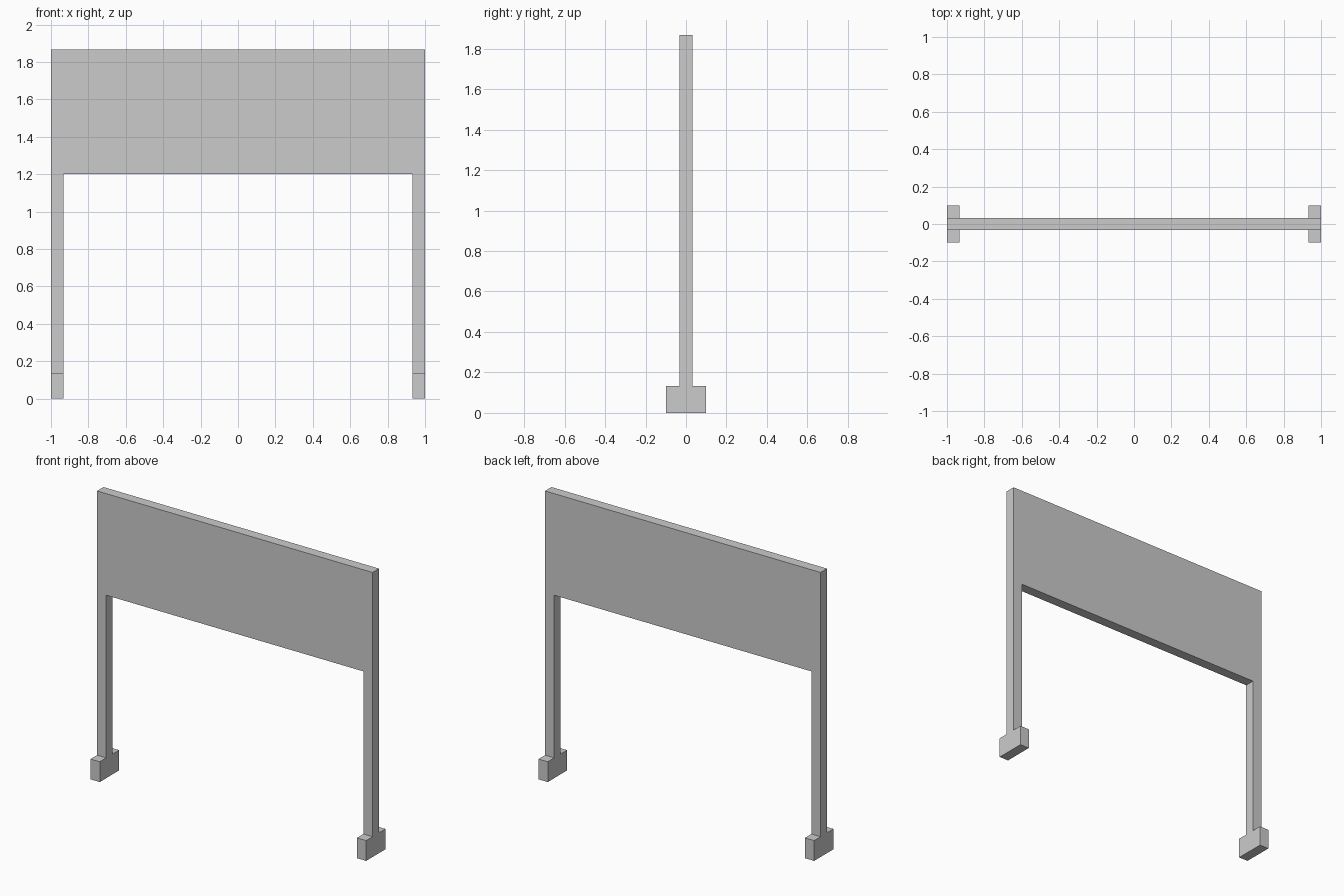
import bpy
import bmesh

if "Cube" in bpy.data.objects:
    bpy.data.objects.remove(bpy.data.objects["Cube"])

U = 1 / 15          # post width
FOOT_H = 2 * U
PANEL_Z = 18 * U
TOP = 28 * U


def extrude_y(name, outline, depth):
    """Extrude an x-z outline along y, centred on y = 0."""
    bm = bmesh.new()
    face = bm.faces.new([bm.verts.new((x, -depth / 2, z)) for x, z in outline])
    result = bmesh.ops.extrude_face_region(bm, geom=[face])
    verts = [g for g in result["geom"] if isinstance(g, bmesh.types.BMVert)]
    bmesh.ops.translate(bm, verts=verts, vec=(0, depth, 0))
    bmesh.ops.recalc_face_normals(bm, faces=bm.faces)
    mesh = bpy.data.meshes.new(name)
    bm.to_mesh(mesh)
    bm.free()
    obj = bpy.data.objects.new(name, mesh)
    bpy.context.collection.objects.link(obj)
    return obj


# Sign board and its two posts in one flush piece
inner = 1 - U
extrude_y("board_with_posts", [
    (-1, FOOT_H), (-inner, FOOT_H), (-inner, PANEL_Z), (inner, PANEL_Z),
    (inner, FOOT_H), (1, FOOT_H), (1, TOP), (-1, TOP)], U)

# Block feet, wider than the posts front to back
for side, name in ((-1, "left_foot"), (1, "right_foot")):
    extrude_y(name, [(side * inner, 0), (side, 0),
                     (side, FOOT_H), (side * inner, FOOT_H)], 3 * U)
